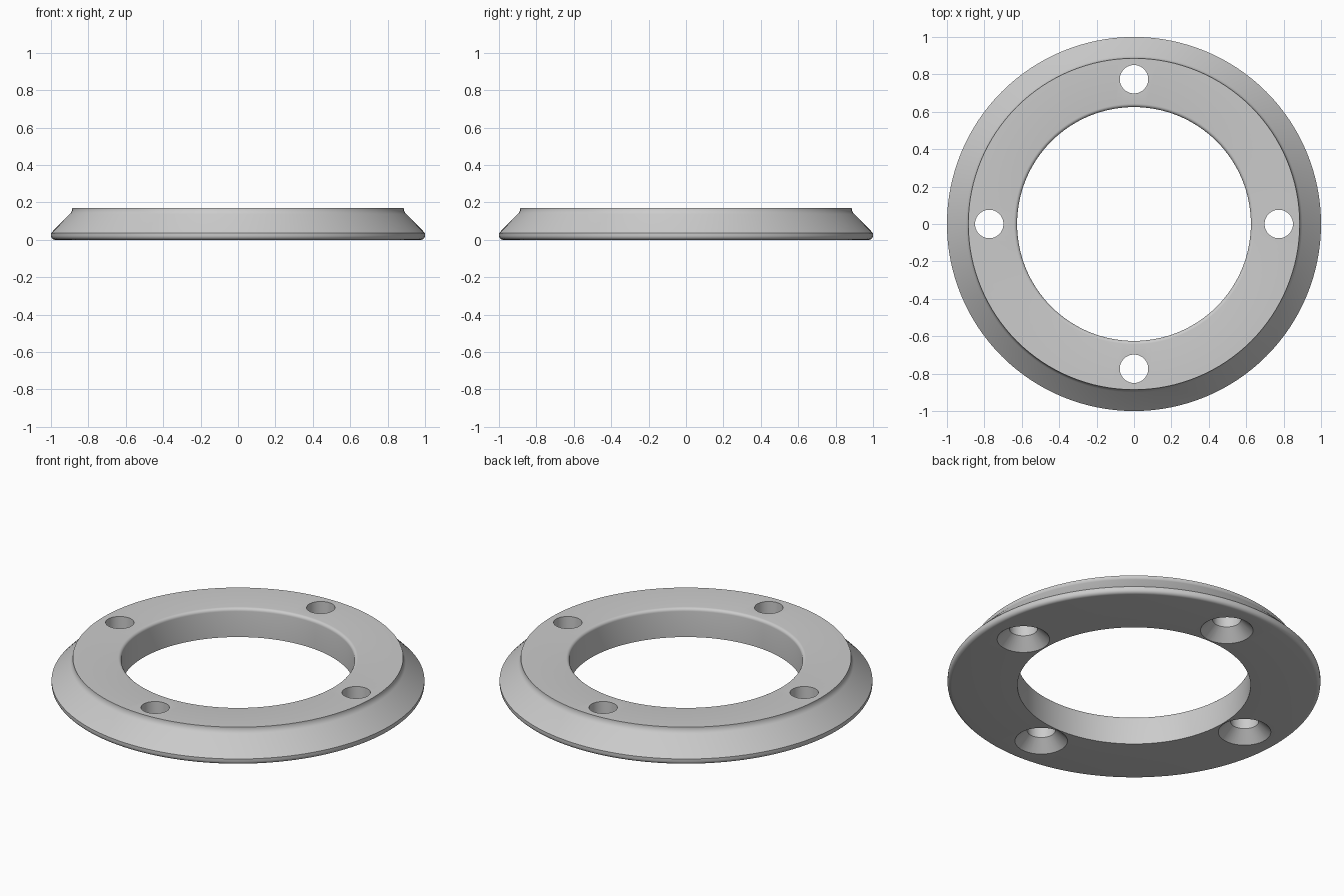
import bpy, bmesh, math

if "Cube" in bpy.data.objects:
    bpy.data.objects.remove(bpy.data.objects["Cube"])

SEG = 128
HEIGHT = 0.17

grey = bpy.data.materials.new("light grey")
grey.diffuse_color = (0.6, 0.6, 0.6, 1)
grey.use_nodes = True
grey.node_tree.nodes["Principled BSDF"].inputs["Base Color"].default_value = grey.diffuse_color


def arc(cx, cz, r, a0, a1, n=5):
    """Points on a circular arc, angles in degrees."""
    return [(cx + r * math.cos(math.radians(a0 + (a1 - a0) * i / n)),
             cz + r * math.sin(math.radians(a0 + (a1 - a0) * i / n)))
            for i in range(n + 1)]


def lathe(name, profile, segments, centre=(0, 0), closed=True):
    """Turn an (r, z) profile around a vertical axis."""
    bm = bmesh.new()
    rings = []
    for r, z in profile:
        if r == 0:
            rings.append([bm.verts.new((centre[0], centre[1], z))] * segments)
        else:
            rings.append([bm.verts.new((centre[0] + r * math.cos(2 * math.pi * s / segments),
                                        centre[1] + r * math.sin(2 * math.pi * s / segments), z))
                          for s in range(segments)])
    count = len(rings)
    for i in range(count if closed else count - 1):
        a, b = rings[i], rings[(i + 1) % count]
        for s in range(segments):
            t = (s + 1) % segments
            bm.faces.new(dict.fromkeys((a[s], a[t], b[t], b[s])))
    bmesh.ops.recalc_face_normals(bm, faces=bm.faces)
    mesh = bpy.data.meshes.new(name)
    bm.to_mesh(mesh)
    bm.free()
    mesh.materials.append(grey)
    obj = bpy.data.objects.new(name, mesh)
    bpy.context.collection.objects.link(obj)
    return obj


# Flange ring: rounded foot, sloped side, small concave neck, rounded bore edge
profile = [(0.625, 0.0)]
profile += arc(0.978, 0.022, 0.022, -90, 0)
profile += [(1.0, 0.036)]
profile += arc(0.933, 0.171, 0.047, 225, 180)
profile += arc(0.643, HEIGHT - 0.018, 0.018, 90, 180)
ring = lathe("flange_ring", profile, SEG)

# Four screw holes, countersunk from below
for i in range(4):
    a = i * math.pi / 2
    hole = lathe("screw_hole_cutter",
                 [(0, -0.02), (0.161, -0.02), (0.076, 0.065), (0.076, 0.25), (0, 0.25)],
                 48, (0.774 * math.cos(a), 0.774 * math.sin(a)), closed=False)
    hole.hide_render = True
    hole.hide_set(True)
    cut = ring.modifiers.new("screw_hole", 'BOOLEAN')
    cut.operation = 'DIFFERENCE'
    cut.solver = 'EXACT'
    cut.object = hole

# Apply the cuts, then smooth the curved surfaces
bpy.context.view_layer.objects.active = ring
ring.select_set(True)
for m in list(ring.modifiers):
    bpy.ops.object.modifier_apply(modifier=m.name)
for o in [o for o in bpy.data.objects if o is not ring]:
    bpy.data.objects.remove(o)
bpy.ops.object.shade_smooth_by_angle(angle=math.radians(30))
